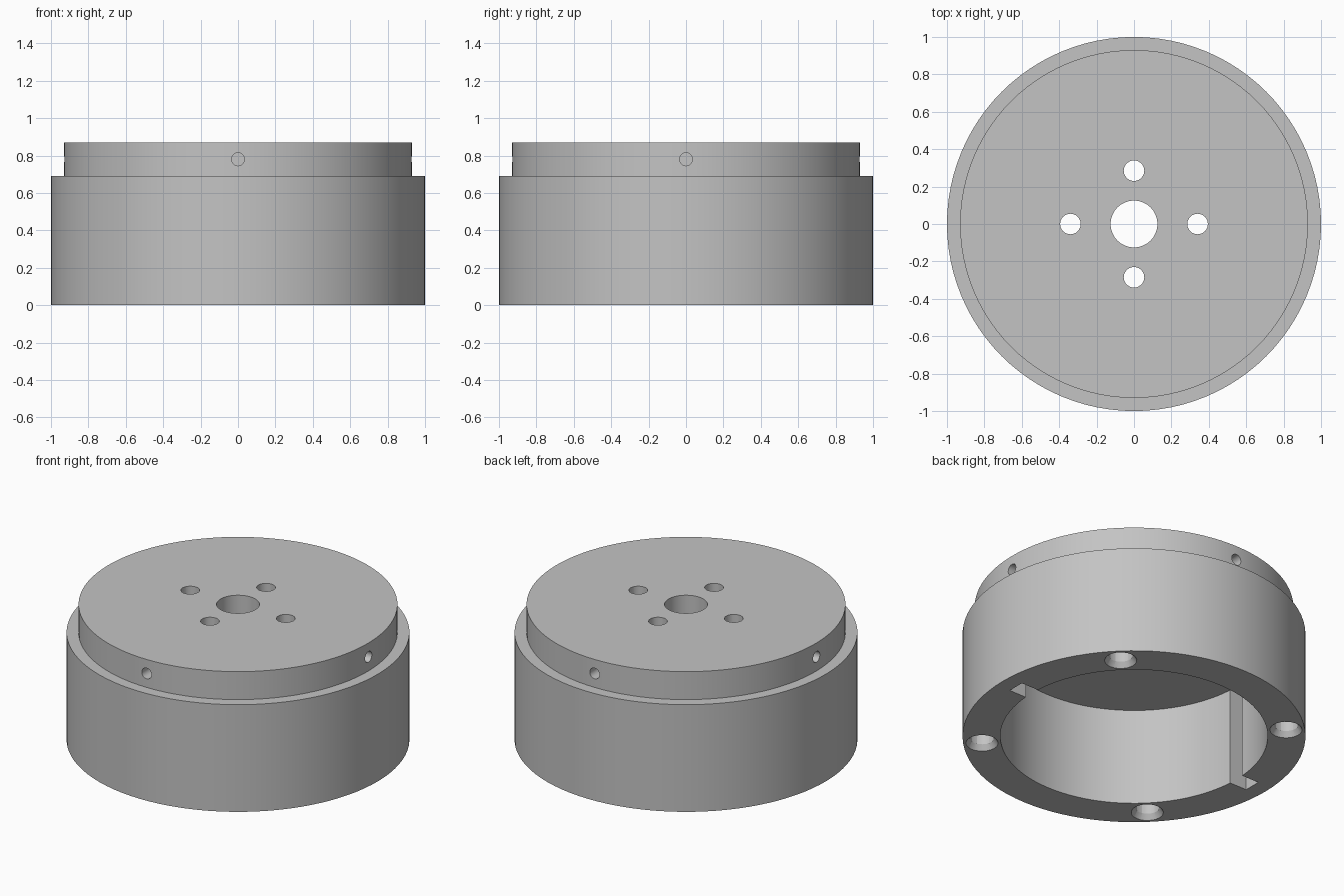
import bpy, bmesh
from math import pi, cos, sin, radians
from mathutils import Matrix, Vector

cube = bpy.data.objects.get("Cube")
if cube:
    bpy.data.objects.remove(cube, do_unlink=True)

RIM_H, TOP = 0.69, 0.87
CEILING = 0.625
SEGMENTS = 96

steel = bpy.data.materials.new("grey_steel")
steel.use_nodes = True
colour = (0.55, 0.55, 0.55, 1)
steel.diffuse_color = colour
steel.node_tree.nodes["Principled BSDF"].inputs["Base Color"].default_value = colour


def make_object(name, bm):
    bmesh.ops.recalc_face_normals(bm, faces=bm.faces)
    mesh = bpy.data.meshes.new(name)
    bm.to_mesh(mesh)
    bm.free()
    mesh.materials.append(steel)
    obj = bpy.data.objects.new(name, mesh)
    bpy.context.collection.objects.link(obj)
    return obj


def lathe(name, profile, segments):
    """Revolve a closed (radius, z) profile around the z axis."""
    bm = bmesh.new()
    rings = []
    for i in range(segments):
        a = 2 * pi * i / segments
        rings.append([bm.verts.new((r * cos(a), r * sin(a), z)) for r, z in profile])
    n = len(profile)
    for i in range(segments):
        here, nxt = rings[i], rings[(i + 1) % segments]
        for j in range(n):
            k = (j + 1) % n
            bm.faces.new((here[j], nxt[j], nxt[k], here[k]))
    return make_object(name, bm)


def add_cone(bm, start, end, r1, r2, segments=24):
    """Closed cylinder or cone running from start to end."""
    start, end = Vector(start), Vector(end)
    axis = end - start
    turn = axis.to_track_quat('Z', 'Y').to_matrix().to_4x4()
    bmesh.ops.create_cone(bm, cap_ends=True, segments=segments, radius1=r1, radius2=r2,
                          depth=axis.length,
                          matrix=Matrix.Translation((start + end) / 2) @ turn)


def cut(target, name, bm):
    cutter = make_object(name, bm)
    cutter.hide_render = True
    mod = target.modifiers.new(name, 'BOOLEAN')
    mod.operation, mod.solver, mod.object = 'DIFFERENCE', 'EXACT', cutter
    bpy.context.view_layer.objects.active = target
    bpy.ops.object.modifier_apply(modifier=name)
    bpy.data.objects.remove(cutter, do_unlink=True)


# Stepped cap with hollow underside and central bore
housing = lathe("stepped_housing", [
    (0.78, 0), (1, 0), (1, RIM_H), (0.93, RIM_H), (0.93, TOP),
    (0.125, TOP), (0.125, CEILING), (0.78, CEILING)], SEGMENTS)

# Four through holes around the bore
bm = bmesh.new()
for x, y in ((0.34, 0), (-0.34, 0), (0, 0.285), (0, -0.285)):
    add_cone(bm, (x, y, 0.5), (x, y, 1), 0.055, 0.055)
cut(housing, "top_holes", bm)

# Four radial set-screw holes in the upper step
bm = bmesh.new()
for i in range(4):
    c, s = cos(i * pi / 2), sin(i * pi / 2)
    add_cone(bm, (c, s, 0.78), (0.68 * c, 0.68 * s, 0.78), 0.035, 0.035, 16)
cut(housing, "side_holes", bm)

# Four bolt holes in the lower rim, then their countersinks
bolts = [(0.89 * cos(radians(a)), 0.89 * sin(radians(a))) for a in (45, 135, 225, 315)]
bm = bmesh.new()
for x, y in bolts:
    add_cone(bm, (x, y, -0.1), (x, y, 0.3), 0.072, 0.072)
cut(housing, "bolt_holes", bm)
bm = bmesh.new()
for x, y in bolts:
    add_cone(bm, (x, y, -0.03), (x, y, 0.035), 0.114, 0.071)
cut(housing, "countersinks", bm)

# Two keyways in the inner wall
bm = bmesh.new()
for side in (-1, 1):
    bmesh.ops.create_cube(bm, size=1, matrix=Matrix.Translation((side * 0.8, 0, 0.2625))
                          @ Matrix.Diagonal((0.2, 0.11, 0.725, 1)))
cut(housing, "keyways", bm)

# Smooth curved walls, crisp rims
bpy.ops.object.select_all(action='DESELECT')
housing.select_set(True)
bpy.context.view_layer.objects.active = housing
bpy.ops.object.shade_smooth_by_angle(angle=radians(30))
